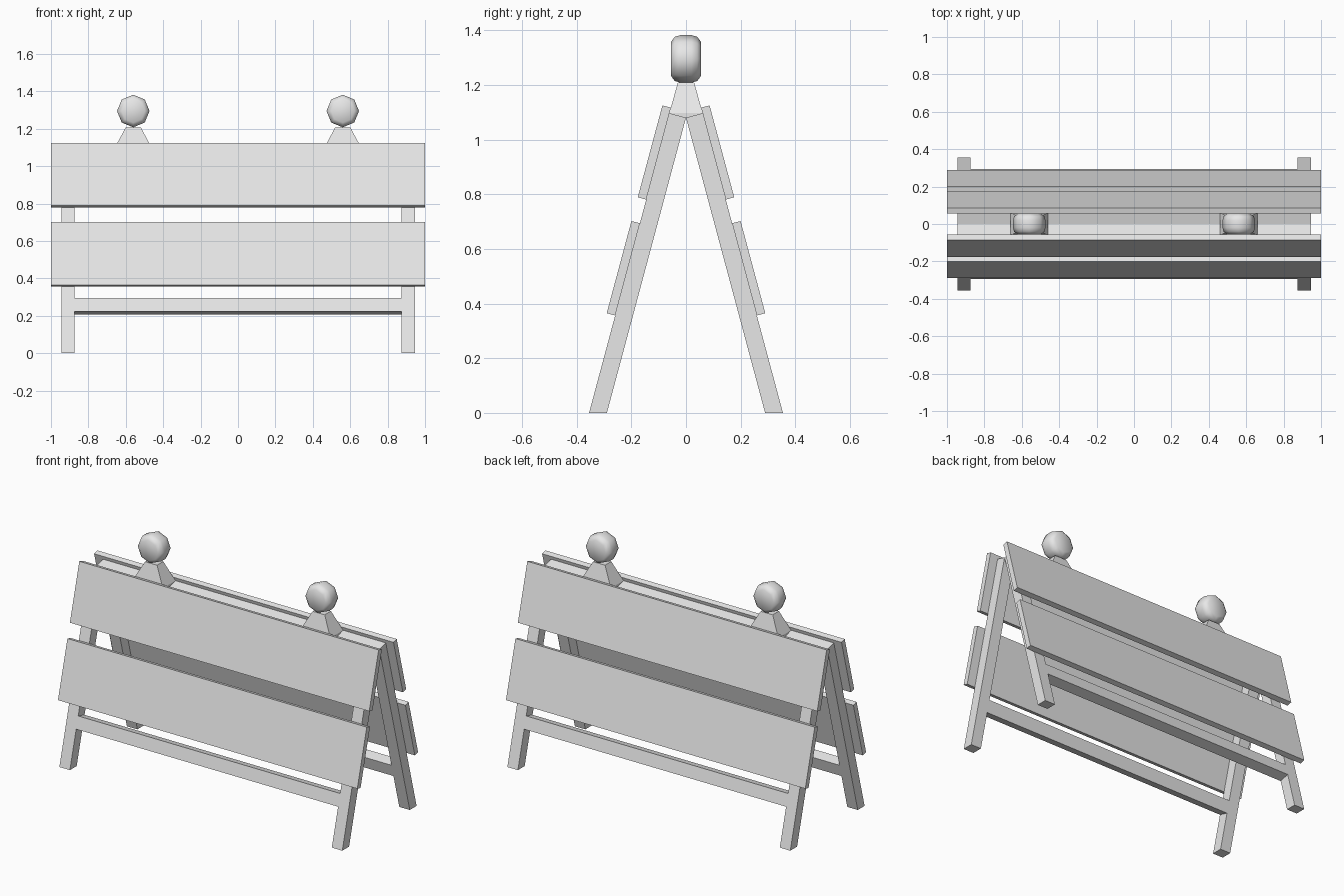
import bpy
import bmesh
from math import sin, cos, pi, radians
from mathutils import Vector

if "Cube" in bpy.data.objects:
    bpy.data.objects.remove(bpy.data.objects["Cube"], do_unlink=True)

TILT = radians(15)
APEX = 1.08      # height where the two frames meet
THICK = 0.063    # leg thickness

grey = bpy.data.materials.new("light grey")
grey.use_nodes = True
grey.diffuse_color = (0.8, 0.8, 0.8, 1)
grey.node_tree.nodes["Principled BSDF"].inputs["Base Color"].default_value = (0.8, 0.8, 0.8, 1)


def finish(name, bm):
    bmesh.ops.recalc_face_normals(bm, faces=bm.faces)
    mesh = bpy.data.meshes.new(name)
    bm.to_mesh(mesh)
    bm.free()
    mesh.materials.append(grey)
    obj = bpy.data.objects.new(name, mesh)
    bpy.context.collection.objects.link(obj)
    return obj


def slant(side, down, out):
    """Point in the y-z plane of a tilted frame, measured from the apex."""
    return (side * (down * sin(TILT) + out * cos(TILT)),
            APEX - down * cos(TILT) + out * sin(TILT))


def prism(name, profile, x0, x1):
    """Extrude a y-z profile along x."""
    bm = bmesh.new()
    face = bm.faces.new([bm.verts.new((x0, y, z)) for y, z in profile])
    ext = bmesh.ops.extrude_face_region(bm, geom=[face])["geom"]
    verts = [v for v in ext if isinstance(v, bmesh.types.BMVert)]
    bmesh.ops.translate(bm, verts=verts, vec=(x1 - x0, 0, 0))
    return finish(name, bm)


def plank(name, side, half, a0, a1, t0=0.0, t1=THICK):
    profile = [slant(side, a, t) for a, t in ((a0, t0), (a0, t1), (a1, t1), (a1, t0))]
    prism(name, profile, -half, half)


# Two mirrored leaning frames
for side, label in ((-1, "front"), (1, "back")):
    for sx, hand in ((-1, "right"), (1, "left")):
        # Leg, cut level with the ground
        foot = [(APEX + t * sin(TILT)) / cos(TILT) for t in (0, THICK)]
        profile = [slant(side, 0, 0), slant(side, 0, THICK),
                   slant(side, foot[1], THICK), slant(side, foot[0], 0)]
        prism(f"{label}_{hand}_leg", profile, sx * 0.875, sx * 0.945)
    plank(f"{label}_top_rail", side, 0.875, 0, 0.08)
    plank(f"{label}_bottom_rail", side, 0.875, 0.828, 0.903)
    plank(f"{label}_upper_board", side, 1.0, -0.021, 0.327, THICK, 0.095)
    plank(f"{label}_lower_board", side, 1.0, 0.417, 0.766, THICK, 0.095)


def lamp_stand(name, x):
    """Tapered block seated in the valley of the top rails."""
    bm = bmesh.new()
    shoulder_y, shoulder_z = slant(1, 0, THICK)
    for sx in (-1, 1):
        for sy in (-1, 1):
            bm.verts.new((x + sx * 0.04, sy * 0.03, 1.208))
            bm.verts.new((x + sx * 0.1, sy * shoulder_y, shoulder_z))
        bm.verts.new((x + sx * 0.1, 0, APEX))
    bmesh.ops.convex_hull(bm, input=bm.verts)
    bmesh.ops.dissolve_limit(bm, angle_limit=0.02, verts=bm.verts, edges=bm.edges)
    finish(name, bm)


def lamp(name, x):
    """Eight-sided drum with rounded rims, axis along y."""
    bm = bmesh.new()
    half = [(0.055, 0.062), (0.041, 0.081), (0.02, 0.087)]
    rings = []
    for y, r in half + [(-y, r) for y, r in reversed(half)]:
        rings.append([bm.verts.new(Vector((x + r * sin(k * pi / 4), y, 1.295 + r * cos(k * pi / 4))))
                      for k in range(8)])
    for a, b in zip(rings, rings[1:]):
        for k in range(8):
            n = (k + 1) % 8
            bm.faces.new((a[k], a[n], b[n], b[k]))
    bm.faces.new(rings[0])
    bm.faces.new(rings[-1])
    for f in bm.faces:
        f.smooth = True
    finish(name, bm)


# Warning lamps on top
for sx, hand in ((-1, "right"), (1, "left")):
    lamp_stand(f"{hand}_lamp_stand", sx * 0.56)
    lamp(f"{hand}_lamp", sx * 0.56)
